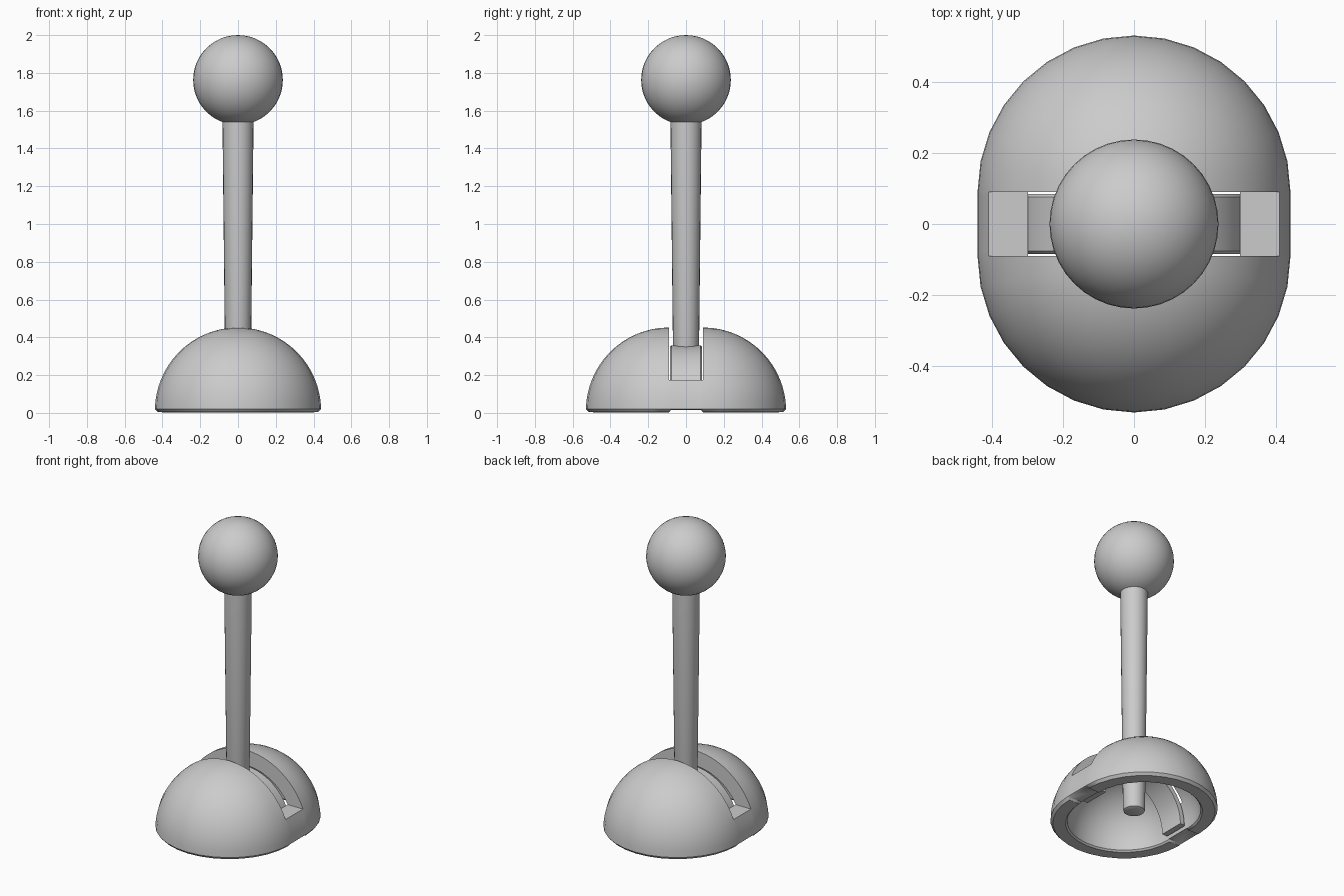
import bpy, bmesh
from math import sin, cos, asin, pi, radians

if "Cube" in bpy.data.objects:
    bpy.data.objects.remove(bpy.data.objects["Cube"])

GAP = 0.09      # half width of the lever slot
FLOOR = 0.175   # height where the slot stops
ZC = 0.012      # centre height of the dome


def finish(name, bm):
    bmesh.ops.remove_doubles(bm, verts=bm.verts[:], dist=1e-5)
    bmesh.ops.recalc_face_normals(bm, faces=bm.faces[:])
    me = bpy.data.meshes.new(name)
    bm.to_mesh(me)
    bm.free()
    ob = bpy.data.objects.new(name, me)
    bpy.context.collection.objects.link(ob)
    bpy.ops.object.select_all(action='DESELECT')
    bpy.context.view_layer.objects.active = ob
    ob.select_set(True)
    bpy.ops.object.shade_smooth_by_angle(angle=radians(40))
    return ob


def add_face(bm, verts):
    pts = []
    for v in verts:
        if all((v.co - p.co).length > 1e-6 for p in pts):
            pts.append(v)
    if len(pts) > 2:
        bm.faces.new(pts)


def skin(bm, rings, closed=True):
    n = len(rings[0])
    for a, b in zip(rings, rings[1:]):
        for i in range(n if closed else n - 1):
            j = (i + 1) % n
            add_face(bm, (a[i], a[j], b[j], b[i]))


def arc(radius, a0, a1, n):
    return [(radius * cos(a0 + (a1 - a0) * i / n), ZC + radius * sin(a0 + (a1 - a0) * i / n))
            for i in range(n + 1)]


# Hollow base: two half domes pulled apart, joined by low bridges at the slot ends
R_OUT, R_IN = 0.44, 0.34
out_a, in_a = asin((FLOOR - ZC) / R_OUT), asin((FLOOR - ZC) / R_IN)
outer_low = arc(R_OUT, 0.02, out_a, 4)
inner_low = arc(R_IN, in_a, 0, 4)
outer_high = arc(R_OUT, out_a, pi / 2, 12)
inner_high = arc(R_IN, pi / 2, in_a, 12)
rim = [(0.35, 0.002), (0.425, 0.004)]
profile = outer_low + outer_high[1:] + inner_high + inner_low[1:] + rim
cap = outer_high + inner_high
bridge = outer_low + inner_low + rim

bm = bmesh.new()
SEG = 16
for side in (1, -1):
    rings = []
    for k in range(SEG + 1):
        t = pi * k / SEG
        rings.append([bm.verts.new((r * cos(t), side * (r * sin(t) + GAP), z)) for r, z in profile])
    skin(bm, rings)
    # slot walls, one flat face per quarter
    for sx in (1, -1):
        wall = [[bm.verts.new((sx * r, side * GAP, z)) for r, z in line]
                for line in (outer_high, inner_high[::-1])]
        skin(bm, wall, closed=False)
for sx in (1, -1):
    # small notch under each bridge
    rings = [[bm.verts.new((sx * r, y, max(z, low))) for r, z in bridge]
             for y, low in ((GAP, 0), (0.08, 0.016), (-0.08, 0.016), (-GAP, 0))]
    skin(bm, rings)
finish("slotted_dome_base", bm)

# Curved guard strip sliding inside the slot
bm = bmesh.new()
rings = []
for k in range(25):
    t = pi * k / 24
    rings.append([bm.verts.new((r * cos(t), y, 0.03 + r * sin(t)))
                  for r, y in ((0.29, -0.084), (0.32, -0.084), (0.328, -0.076),
                               (0.328, 0.076), (0.32, 0.084), (0.29, 0.084))])
skin(bm, rings)
add_face(bm, rings[0])
add_face(bm, rings[-1])
finish("slot_guard", bm)

# Tapered lever rod
bm = bmesh.new()
rings = [[bm.verts.new((r * cos(2 * pi * k / 24), r * sin(2 * pi * k / 24), z))
          for k in range(24)]
         for r, z in ((0.052, 0.04), (0.062, 0.045), (0.066, 0.06), (0.083, 1.6))]
skin(bm, rings)
add_face(bm, rings[0])
add_face(bm, rings[-1])
finish("lever_rod", bm)

# Ball knob
bm = bmesh.new()
bmesh.ops.create_uvsphere(bm, u_segments=40, v_segments=24, radius=0.2375)
bmesh.ops.translate(bm, verts=bm.verts[:], vec=(0, 0, 1.7625))
finish("ball_knob", bm)
